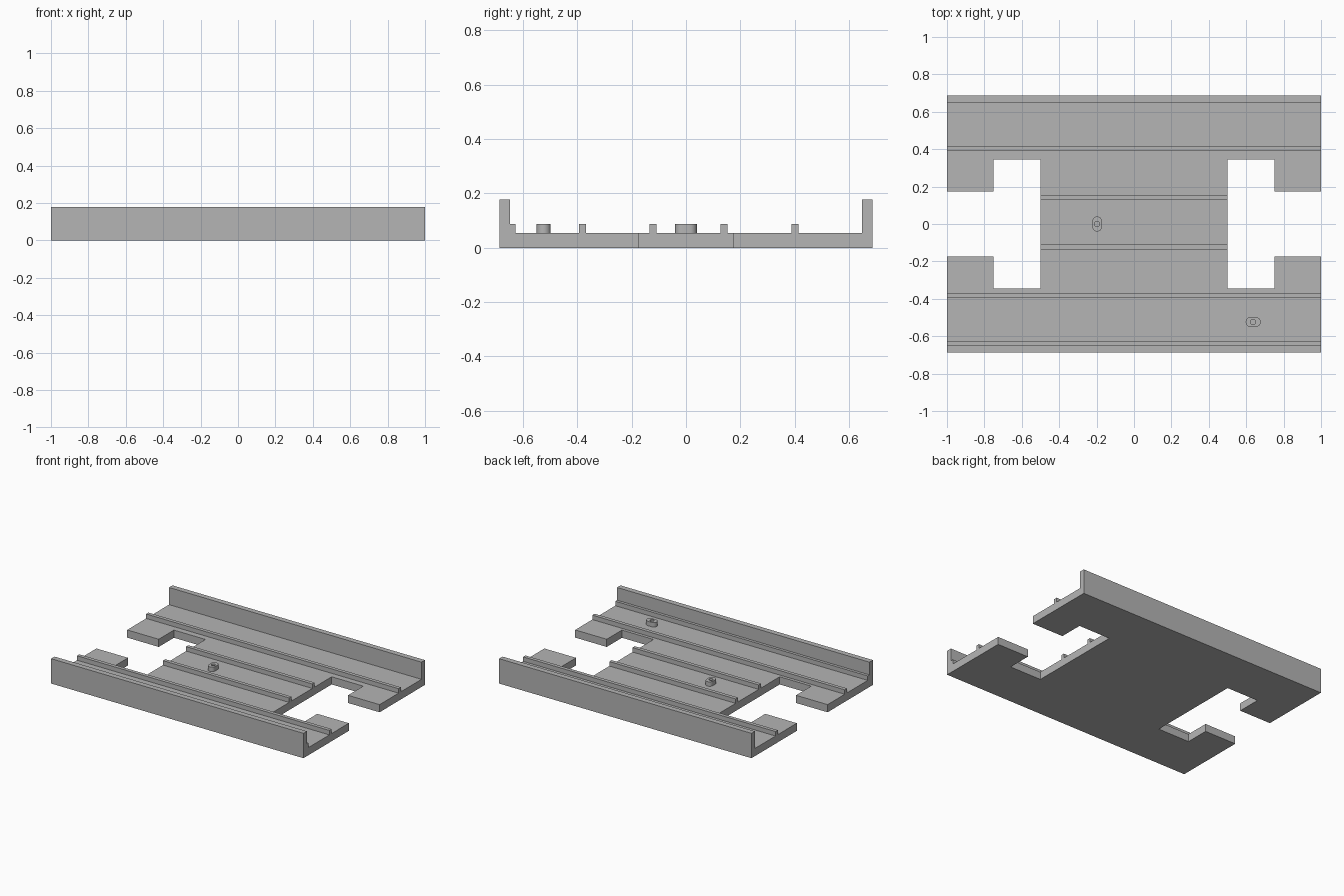
import bpy
import bmesh
from math import cos, sin, pi

if "Cube" in bpy.data.objects:
    bpy.data.objects.remove(bpy.data.objects["Cube"], do_unlink=True)

FLOOR, RIB_TOP, WALL_TOP = 0.055, 0.087, 0.178
HALF_Y, WALL = 0.687, 0.039

grey = bpy.data.materials.new("plain grey")
grey.use_nodes = True
colour = (0.46, 0.46, 0.46, 1)
grey.diffuse_color = colour
grey.node_tree.nodes["Principled BSDF"].inputs["Base Color"].default_value = colour


def prism(name, points, direction):
    """Extrude a closed outline of 3D points along a direction."""
    bm = bmesh.new()
    face = bm.faces.new([bm.verts.new(p) for p in points])
    grown = bmesh.ops.extrude_face_region(bm, geom=[face], use_keep_orig=True)
    verts = [v for v in grown["geom"] if isinstance(v, bmesh.types.BMVert)]
    bmesh.ops.translate(bm, verts=verts, vec=direction)
    bmesh.ops.recalc_face_normals(bm, faces=bm.faces)
    mesh = bpy.data.meshes.new(name)
    bm.to_mesh(mesh)
    bm.free()
    mesh.materials.append(grey)
    obj = bpy.data.objects.new(name, mesh)
    bpy.context.collection.objects.link(obj)
    return obj


def cut(target, cutter):
    mod = target.modifiers.new("cut", "BOOLEAN")
    mod.operation, mod.solver, mod.object = "DIFFERENCE", "EXACT", cutter
    bpy.context.view_layer.objects.active = target
    bpy.ops.object.modifier_apply(modifier=mod.name)
    bpy.data.objects.remove(cutter, do_unlink=True)


# Channel cross-section: floor, two side walls, front lip and four ribs
section = [(-HALF_Y, 0), (-HALF_Y, WALL_TOP), (WALL - HALF_Y, WALL_TOP),
           (WALL - HALF_Y, RIB_TOP), (-0.628, RIB_TOP), (-0.628, FLOOR)]
for y in (-0.381, -0.122, 0.14, 0.402):
    a, b = y - 0.013, y + 0.013
    section += [(a, FLOOR), (a, RIB_TOP), (b, RIB_TOP), (b, FLOOR)]
section += [(HALF_Y - WALL, FLOOR), (HALF_Y - WALL, WALL_TOP),
            (HALF_Y, WALL_TOP), (HALF_Y, 0)]
channel = prism("channel_plate", [(-1, y, z) for y, z in section], (2, 0, 0))

# T-shaped opening at each end
half = [(0.5, 0.346), (0.75, 0.346), (0.75, 0.174), (1.1, 0.174)]
opening = half + [(x, -y) for x, y in reversed(half)]
for side in (-1, 1):
    cut(channel, prism("opening_cutter", [(side * x, y, -0.1) for x, y in opening], (0, 0, 0.4)))


def slot_peg(name, x, y, along_y):
    """Rounded-end peg with a round hole."""
    outline = []
    for i in range(26):
        end = 1 if i < 13 else -1
        angle = -pi / 2 + pi * (i if i < 13 else i - 1) / 12
        u, v = end * 0.014 + 0.026 * cos(angle), 0.026 * sin(angle)
        outline.append((x - v, y + u, FLOOR) if along_y else (x + u, y + v, FLOOR))
    peg = prism(name, outline, (0, 0, RIB_TOP - FLOOR))
    ring = [(x + 0.014 * cos(pi * i / 12), y + 0.014 * sin(pi * i / 12), 0) for i in range(24)]
    cut(peg, prism("hole_cutter", ring, (0, 0, 0.2)))
    bpy.ops.object.select_all(action="DESELECT")
    peg.select_set(True)
    bpy.context.view_layer.objects.active = peg
    bpy.ops.object.shade_smooth_by_angle(angle=pi / 6)


# Locating pegs
slot_peg("centre_peg", -0.197, 0, True)
slot_peg("front_peg", 0.637, -0.524, False)
